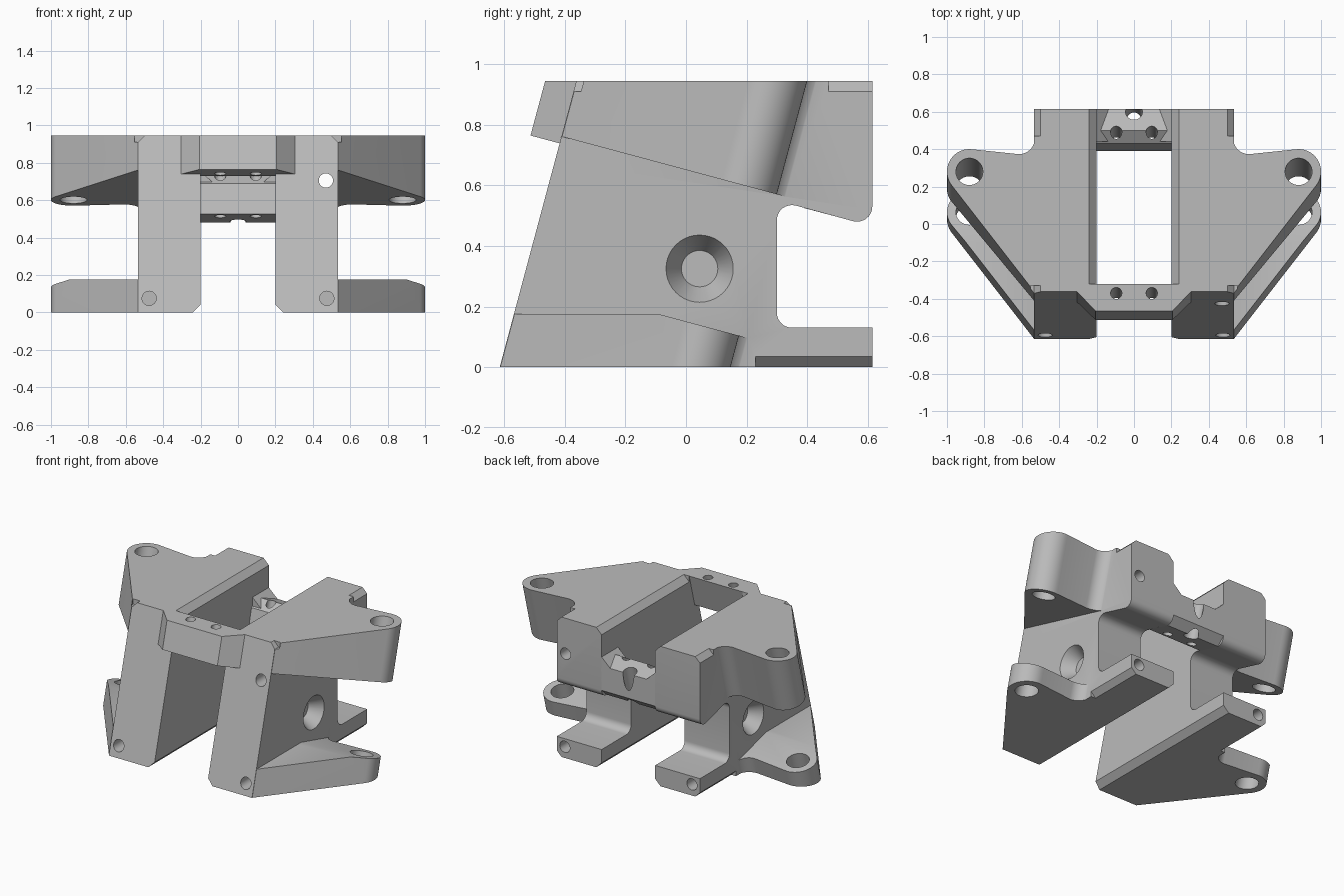
import bpy, bmesh, math
from mathutils import Matrix, Vector

if "Cube" in bpy.data.objects:
    bpy.data.objects.remove(bpy.data.objects["Cube"])

TILT = math.radians(15)
T = math.tan(TILT)
TOP = 0.945
LEAN = T * TOP          # shift in y between base and top of a leaning part

grey = bpy.data.materials.new("plain grey")
grey.use_nodes = True
grey.diffuse_color = (0.5, 0.5, 0.5, 1)
grey.node_tree.nodes["Principled BSDF"].inputs["Base Color"].default_value = (0.5, 0.5, 0.5, 1)


def arc(cx, cy, r, a0, a1, n=8):
    angles = [math.radians(a0 + (a1 - a0) * i / n) for i in range(n + 1)]
    return [(cx + r * math.cos(a), cy + r * math.sin(a)) for a in angles]


def finish(name, bm):
    bmesh.ops.recalc_face_normals(bm, faces=bm.faces)
    mesh = bpy.data.meshes.new(name)
    bm.to_mesh(mesh)
    bm.free()
    mesh.materials.append(grey)
    ob = bpy.data.objects.new(name, mesh)
    bpy.context.collection.objects.link(ob)
    return ob


def loft(name, pts, place_lo, place_hi):
    bm = bmesh.new()
    lo = [bm.verts.new(place_lo(*p)) for p in pts]
    hi = [bm.verts.new(place_hi(*p)) for p in pts]
    bm.faces.new(lo)
    bm.faces.new(hi)
    n = len(pts)
    for i in range(n):
        j = (i + 1) % n
        bm.faces.new((lo[i], lo[j], hi[j], hi[i]))
    return finish(name, bm)


def along_x(name, pts, a, b):
    return loft(name, pts, lambda y, z: (a, y, z), lambda y, z: (b, y, z))


def along_y(name, pts, a, b):
    return loft(name, pts, lambda x, z: (x, a, z), lambda x, z: (x, b, z))


def leaning(name, pts, lo, hi):
    """Plan given at z = 0, extruded up the leaning axis between lo(y) and hi(y)."""
    def place(f):
        return lambda x, y: (x, y + T * f(y), f(y))
    return loft(name, pts, place(lo), place(hi))


def rod(name, centre, axis, r, length, r2=None, soft=0.0):
    bm = bmesh.new()
    bmesh.ops.create_cone(bm, cap_ends=True, segments=40, radius1=r,
                          radius2=r if r2 is None else r2, depth=length)
    if soft:
        rims = [e for e in bm.edges if abs(e.verts[0].co.z - e.verts[1].co.z) < 1e-5]
        bmesh.ops.bevel(bm, geom=rims, offset=soft, segments=5, profile=0.5, affect='EDGES')
    rot = Vector(axis).to_track_quat('Z', 'Y').to_matrix().to_4x4()
    bm.transform(Matrix.Translation(centre) @ rot)
    return finish(name, bm)


def combine(ob, others, operation='DIFFERENCE'):
    for other in others:
        mod = ob.modifiers.new("bool", 'BOOLEAN')
        mod.operation, mod.solver, mod.object = operation, 'EXACT', other
        other.hide_render = True
        bpy.context.view_layer.update()
        graph = bpy.context.evaluated_depsgraph_get()
        mesh = bpy.data.meshes.new_from_object(ob.evaluated_get(graph))
        ob.modifiers.clear()
        ob.data = mesh
        bpy.data.objects.remove(other)


def smooth(ob):
    bpy.ops.object.select_all(action='DESELECT')
    ob.select_set(True)
    bpy.context.view_layer.objects.active = ob
    bpy.ops.object.shade_smooth_by_angle(angle=math.radians(30))


UP = (0, math.sin(TILT), math.cos(TILT))

# Upright side plate with a slot open to the back
profile = [(-0.615, 0), (-0.362, TOP), (0.615, TOP)]
profile += arc(0.565, 0.53, 0.05, 0, -105)
profile += arc(0.35, 0.485, 0.05, 75, 180)
profile += arc(0.35, 0.18, 0.05, 180, 270)
profile += [(0.615, 0.13), (0.615, 0)]
plate = along_x("left_side_plate", profile, 0.2, 0.535)

# Leaning wheel pocket in the outer face and the cross hole beside it
pocket = (0.56, -0.213, 0.4)
combine(plate, [
    rod("pocket_narrow", pocket, UP, 0.143, 0.46, soft=0.02),
    rod("pocket_wide", (0.56, -0.22, 0.365), UP, 0.25, 0.23, soft=0.03),
    rod("cross_hole", (0.4, 0.045, 0.325), (1, 0, 0), 0.056, 1),
    rod("cross_hole_flare", (0.5, 0.045, 0.325), (1, 0, 0), 0.06, 0.1, r2=0.12),
])

# Wings ending in round ears, split into an upper and a lower one
ear = (0.88, 0.027)
outline = [(0.48, -0.613), (0.535, -0.613)]
outline += arc(*ear, 0.12, -38, 97, 20)
outline += arc(0.615, 0.205, 0.085, 270, 180)
outline += [(0.48, 0.205)]
wing = leaning("wing", outline, lambda y: 0, lambda y: TOP)
gap = [(-0.7, 0.175), (-0.09, 0.175), (0.6, -0.01), (0.6, 0.49), (-0.7, 0.839)]
combine(wing, [
    along_x("wing_gap", gap, 0.4, 1.1),
    leaning("ear_hole", arc(*ear, 0.072, 0, 351, 39), lambda y: -0.1, lambda y: 1.1),
])
combine(plate, [wing], 'UNION')


# Edge chamfers
def chamfer(x, z, dx, dz, y0, y1):
    tri = [(x + dx, z), (x, z + dz), (x - dx * 0.5, z + dz), (x - dx * 0.5, z - dz * 0.5), (x + dx, z - dz * 0.5)]
    return along_y("chamfer", tri, y0, y1)


combine(plate, [
    chamfer(0.2, 0, 0.04, 0.04, -0.8, 0.8),
    chamfer(0.2, TOP, 0.04, -0.04, -0.32, 0.8),
    chamfer(0.535, TOP, -0.035, -0.035, 0.47, 0.8),
    chamfer(0.535, 0, -0.035, 0.035, 0.23, 0.8),
    chamfer(0.535, TOP, -0.035, -0.035, -0.5, -0.33),
    rod("front_low_hole", (0.475, -0.5, 0.075), (0, 1, 0), 0.038, 0.7),
    rod("foot_hole", (0.475, 0.6, 0.075), (0, 1, 0), 0.038, 0.5),
])

# Mirrored plate; only the left one has the long upper hole
other = plate.copy()
other.data = plate.data.copy()
other.name = "right_side_plate"
other.data.transform(Matrix.Scale(-1, 4, (1, 0, 0)))
other.data.flip_normals()
bpy.context.collection.objects.link(other)
combine(plate, [rod("long_hole", (0.47, 0, 0.705), (0, 1, 0), 0.038, 2)])

# Front bridge, standing proud of the plates
half = [(0.205, -0.465), (0.305, -0.362), (0.205, -0.362), (0.205, -0.32)]
plan = half + [(-x, y) for x, y in reversed(half)]
front = leaning("front_bridge", [(x, y - LEAN) for x, y in plan],
                lambda y: (0.627 - T * y) / (1 + T * T), lambda y: TOP)

# Back bridge with a low saddle between the plates
back = along_x("back_bridge", [(0.39, 0.525), (0.56, 0.48), (0.615, 0.53), (0.615, 0.695),
                               (0.5, 0.735), (0.43, 0.69)], -0.205, 0.205)
for s in (-1, 1):
    combine(front, [rod("screw_hole", (s * 0.095, -0.37, TOP), UP, 0.03, 1)])
    combine(back, [rod("screw_hole", (s * 0.095, 0.49, 0.72), UP, 0.03, 1)])
    corner = along_y("saddle_corner", [(s * 0.205, 0.65), (s * 0.13, 0.65), (s * 0.13, 0.69),
                                       (s * 0.205, 0.76)], 0.44, 0.615)
    smooth(corner)
combine(back, [rod("centre_groove", (0, 0.6, 0.7), UP, 0.045, 1)])

for ob in (plate, other, front, back):
    smooth(ob)
